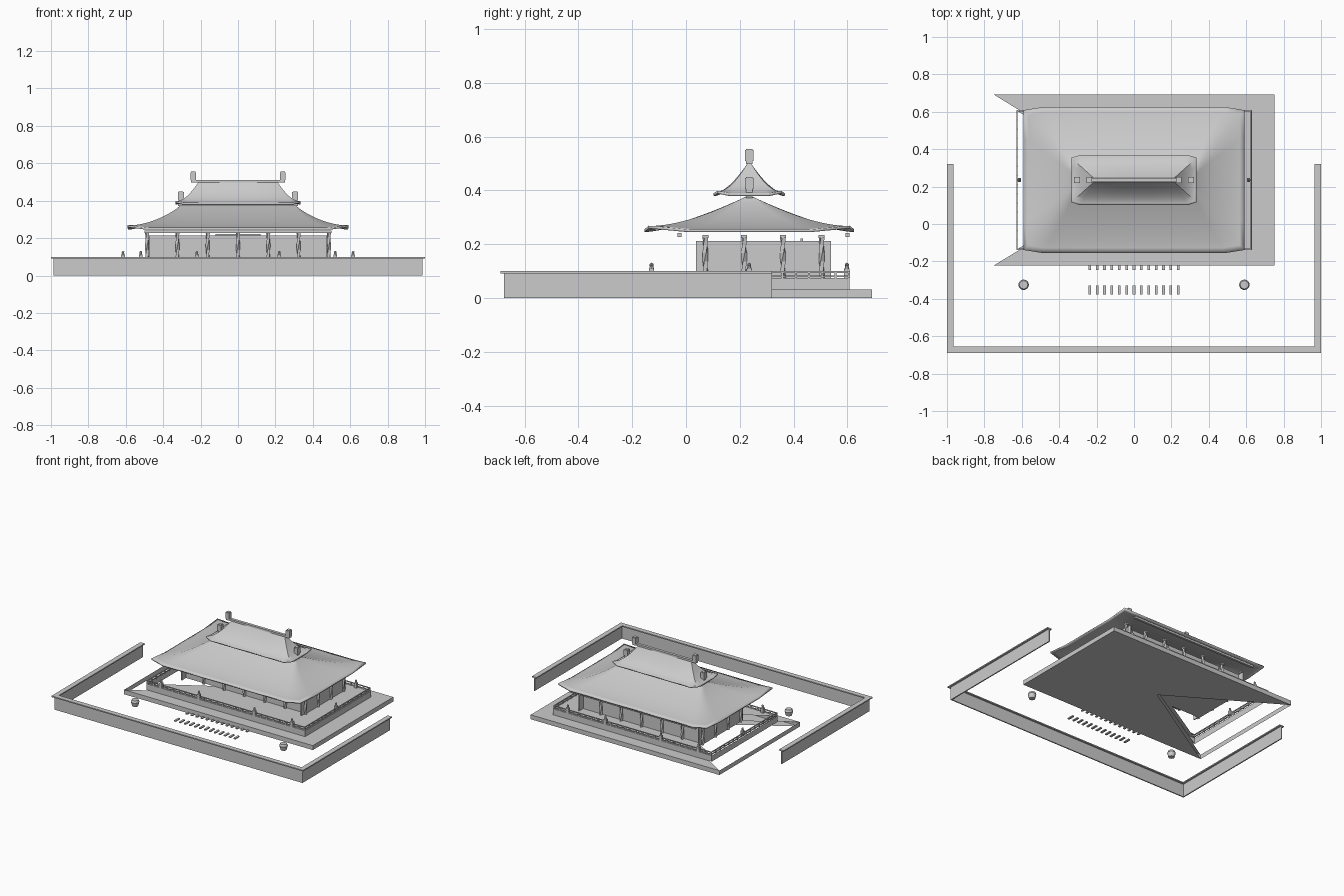
import bpy, bmesh, math

cube = bpy.data.objects.get("Cube")
if cube:
    bpy.data.objects.remove(cube, do_unlink=True)

stone = bpy.data.materials.new("light_grey")
stone.use_nodes = True
GREY = (0.6, 0.6, 0.6, 1)
stone.diffuse_color = GREY
stone.node_tree.nodes["Principled BSDF"].inputs["Base Color"].default_value = GREY

CY = 0.235          # centre line of terraces and roofs
HALL_Y = 0.288      # centre line of the hall


def finish(name, bm, smooth=False):
    me = bpy.data.meshes.new(name)
    bm.to_mesh(me)
    bm.free()
    ob = bpy.data.objects.new(name, me)
    bpy.context.scene.collection.objects.link(ob)
    me.materials.append(stone)
    if smooth:
        bpy.ops.object.select_all(action='DESELECT')
        ob.select_set(True)
        bpy.context.view_layer.objects.active = ob
        bpy.ops.object.shade_smooth_by_angle(angle=math.radians(40))
    return ob


def add_box(bm, x0, x1, y0, y1, z0, z1):
    v = bmesh.ops.create_cube(bm, size=1)["verts"]
    bmesh.ops.scale(bm, verts=v, vec=(x1 - x0, y1 - y0, z1 - z0))
    bmesh.ops.translate(bm, verts=v, vec=((x0 + x1) / 2, (y0 + y1) / 2, (z0 + z1) / 2))


def add_block(bm, x, y, w, z0, z1):
    add_box(bm, x - w / 2, x + w / 2, y - w / 2, y + w / 2, z0, z1)


def add_cone(bm, x, y, r0, r1, z0, z1, sides=12):
    v = bmesh.ops.create_cone(bm, cap_ends=True, segments=sides, radius1=r0, radius2=r1, depth=z1 - z0)["verts"]
    bmesh.ops.translate(bm, verts=v, vec=(x, y, (z0 + z1) / 2))


def add_loft(bm, loops):
    rings = [[bm.verts.new(p) for p in loop] for loop in loops]
    n = len(rings[0])
    for a, b in zip(rings, rings[1:]):
        for i in range(n):
            j = (i + 1) % n
            bm.faces.new((a[i], a[j], b[j], b[i]))
    bm.faces.new(rings[-1])


# Courtyard wall on three sides: thin panels under a wider coping
def u_wall(name, inset, width, z0, z1):
    bm = bmesh.new()
    e, f = 1 - inset, -0.69 + inset
    add_box(bm, -e, e, f, f + width, z0, z1)
    for s in (-1, 1):
        a, b = sorted((s * e, s * (e - width)))
        add_box(bm, a, b, f + width, 0.32, z0, z1)
    finish(name, bm)


u_wall("courtyard_wall", 0.014, 0.008, 0, 0.093)
u_wall("wall_coping", 0, 0.035, 0.092, 0.1)


# Terraces: four sides, caps fanned from the centre and open on one side
def terrace(name, hx, hy, z0, z1):
    bm = bmesh.new()
    corners = [(-hx, -hy), (hx, -hy), (hx, hy), (-hx, hy)]
    low, high = [[bm.verts.new((x, CY + y, z)) for x, y in corners] for z in (z0, z1)]
    c0, c1 = bm.verts.new((0, CY, z0)), bm.verts.new((0, CY, z1))
    for i in range(4):
        j = (i + 1) % 4
        bm.faces.new((low[i], low[j], high[j], high[i]))
        if i < 3:
            bm.faces.new((high[i], high[j], c1))
            bm.faces.new((low[j], low[i], c0))
    finish(name, bm)


terrace("lower_terrace", 0.75, 0.457, 0, 0.032)
terrace("upper_terrace", 0.63, 0.373, 0.032, 0.075)

# Balustrade around the upper terrace
bm = bmesh.new()
RX, RY, T = 0.625, 0.37, 0.003
for z in (0.082, 0.097):
    for s in (-1, 1):
        add_box(bm, -RX, RX, CY + s * RY - T, CY + s * RY + T, z - T, z + T)
        add_box(bm, s * RX - T, s * RX + T, CY - RY, CY + RY, z - T, z + T)
for s in (-1, 1):
    for i in range(26):
        add_block(bm, -RX + 2 * RX * i / 25, CY + s * RY, 0.007, 0.075, 0.1)
    for i in range(1, 15):
        add_block(bm, s * RX, CY - RY + 2 * RY * i / 15, 0.007, 0.075, 0.1)
finish("balustrade", bm)

# Small guardian figures on the balustrade
bm = bmesh.new()
spots = [(s * 0.615, CY) for s in (-1, 1)]
spots += [(x, CY + s * 0.363) for x in (-0.52, -0.22, 0.22, 0.52) for s in (-1, 1)]
for x, y in spots:
    add_block(bm, x, y, 0.02, 0.075, 0.108)
    add_cone(bm, x, y, 0.009, 0.006, 0.108, 0.12, 8)
    v = bmesh.ops.create_icosphere(bm, subdivisions=1, radius=0.008)["verts"]
    bmesh.ops.translate(bm, verts=v, vec=(x, y, 0.124))
finish("guardian_figures", bm)

# Hall: recessed core with wider end panels
bm = bmesh.new()
add_box(bm, -0.484, 0.484, HALL_Y - 0.205, HALL_Y + 0.205, 0.075, 0.213)
for s in (-1, 1):
    add_box(bm, s * 0.475 - 0.004, s * 0.475 + 0.004, HALL_Y - 0.25, HALL_Y + 0.25, 0.075, 0.213)
add_box(bm, -0.12, 0.12, 0.425, 0.435, 0.213, 0.221)
finish("hall_walls", bm)

# Carved columns: twisted square shafts around the hall
bm = bmesh.new()


def column(x, y):
    loops = []
    for k in range(6):
        z = 0.075 + 0.155 * k / 5
        loops.append([(x + 0.011 * math.cos(a), y + 0.011 * math.sin(a), z)
                      for a in [math.pi / 2 * i + k * 0.6 for i in range(4)]])
    add_loft(bm, loops)
    add_block(bm, x, y, 0.022, 0.224, 0.235)


for i in range(7):
    for s in (-1, 1):
        column((i - 3) * 0.162, HALL_Y + s * 0.216)
for s in (-1, 1):
    for t in (-1, 1):
        column(s * 0.486, HALL_Y + t * 0.072)
finish("hall_columns", bm)

# Eave beams
bm = bmesh.new()
for y in (-0.024, 0.6):
    add_box(bm, -0.5, 0.5, y - 0.008, y + 0.008, 0.228, 0.242)
finish("eave_beams", bm)


# Sweeping hipped roofs with raised corners
def roof(name, x0, x1, y0, z0, rise, bend, xbend, chamfer, pull, lift):
    loops = []
    steps = 14
    for k in range(steps + 1):
        t = k / steps
        u = 1 - t
        X = x1 + (x0 - x1) * u ** xbend
        Y = 0.006 + (y0 - 0.006) * u
        z = z0 + rise * t ** bend
        up, c, p = lift * u ** 3, chamfer * u, pull * u
        quarter = [(X, (Y - p) * 0.6, z), (X, Y - p, z + up), (X - c, Y, z), (X * 0.35, Y, z)]
        half = quarter + [(-x, y, h) for x, y, h in reversed(quarter)]
        full = half + [(-x, -y, h) for x, y, h in half]
        loops.append([(x, CY + y, h) for x, y, h in full])
    bm = bmesh.new()
    add_loft(bm, loops)
    ob = finish(name, bm, True)
    shell = ob.modifiers.new("thickness", 'SOLIDIFY')
    shell.thickness = 0.01
    shell.offset = -1


roof("main_roof", 0.59, 0.305, 0.39, 0.255, 0.125, 1.45, 1.2, 0.1, 0.016, 0.014)
roof("upper_roof", 0.335, 0.21, 0.133, 0.389, 0.113, 1.7, 1.0, 0.045, 0.014, 0.01)

# Ridge bars and ridge-end ornaments
bm = bmesh.new()
add_box(bm, -0.32, 0.32, CY - 0.012, CY + 0.012, 0.372, 0.386)
add_box(bm, -0.25, 0.25, CY - 0.01, CY + 0.01, 0.498, 0.511)
finish("ridge_bars", bm)
bm = bmesh.new()
for s in (-1, 1):
    for x, z0, z1 in ((0.305, 0.38, 0.45), (0.24, 0.498, 0.555)):
        add_block(bm, s * x, CY, 0.024, z0, z1)
        add_block(bm, s * x, CY, 0.03, z1 - 0.045, z1 - 0.004)
finish("ridge_ornaments", bm)

# Incense urns in the courtyard
bm = bmesh.new()
for s in (-1, 1):
    add_cone(bm, s * 0.59, -0.325, 0.02, 0.028, 0, 0.03, 16)
    add_cone(bm, s * 0.59, -0.325, 0.028, 0.022, 0.03, 0.045, 16)
finish("courtyard_urns", bm, True)

# Two rows of small kerb stones before the terrace
bm = bmesh.new()
for i in range(13):
    x = (i - 6) * 0.0395
    add_box(bm, x - 0.007, x + 0.007, -0.378, -0.33, 0, 0.008)
    add_box(bm, x - 0.007, x + 0.007, -0.245, -0.21, 0, 0.008)
finish("kerb_stones", bm)
